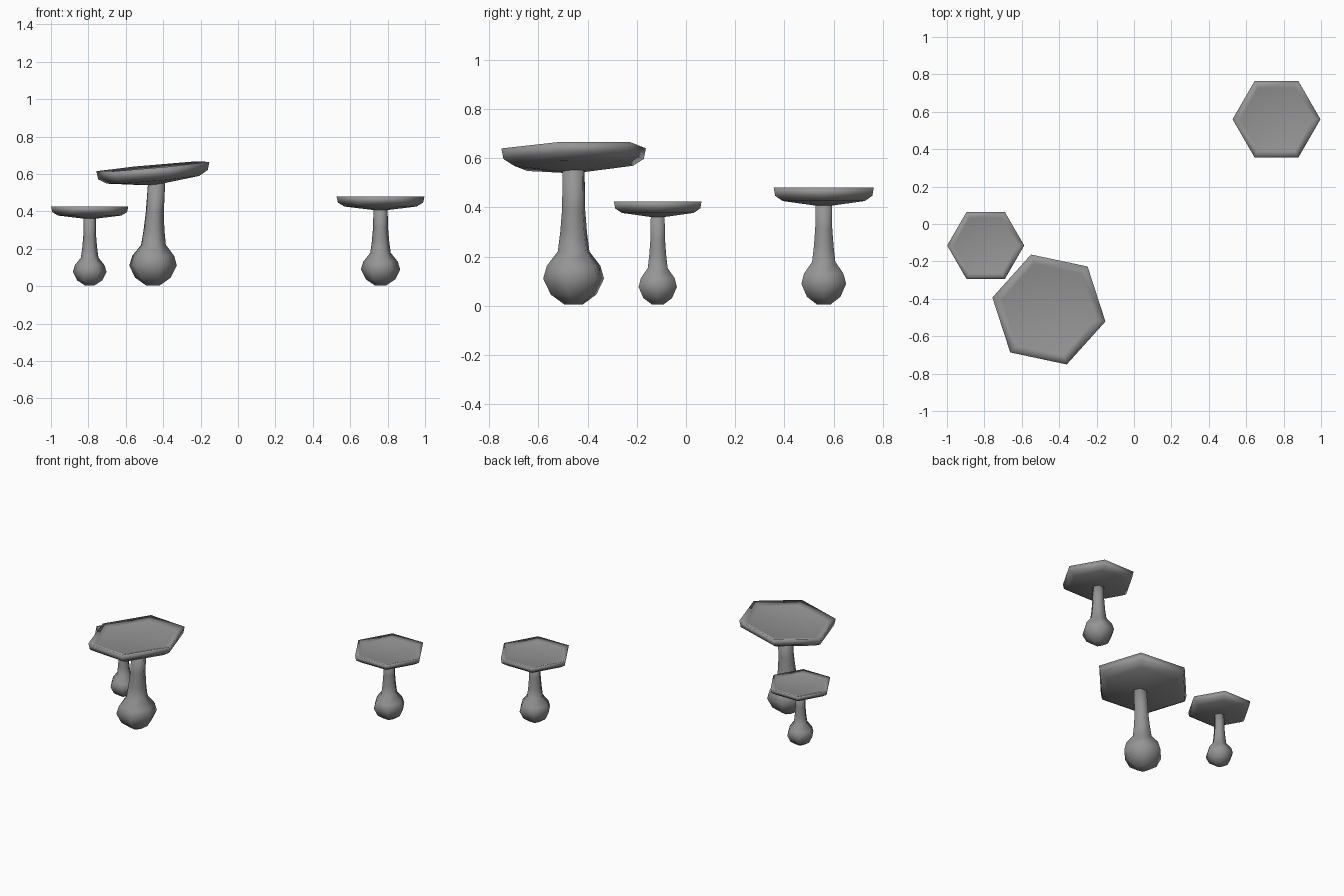
import bpy, bmesh
from math import cos, sin, pi, radians

cube = bpy.data.objects.get("Cube")
if cube:
    bpy.data.objects.remove(cube)

SIDES = 6
grey = bpy.data.materials.new("mushroom grey")
grey.use_nodes = True
COLOUR = (0.3, 0.3, 0.3, 1)
grey.diffuse_color = COLOUR
grey.node_tree.nodes["Principled BSDF"].inputs["Base Color"].default_value = COLOUR


def lathe(name, profile, loc, turn=0, lean=(0, 0), bend=0):
    """Spin (radius, height) points into a closed six-sided solid.
    lean shears height by x and y; bend shifts the higher rings along x."""
    bm = bmesh.new()
    rings = []
    top = max(z for r, z in profile)
    for r, z in profile:
        shift = bend * (z / top) ** 2 if bend else 0
        ring = []
        for i in range(SIDES):
            a = turn + 2 * pi * i / SIDES
            x, y = r * cos(a), r * sin(a)
            ring.append(bm.verts.new((x + shift, y, z + lean[0] * x + lean[1] * y)))
        rings.append(ring)
    for low, high in zip(rings, rings[1:]):
        for i in range(SIDES):
            j = (i + 1) % SIDES
            bm.faces.new((low[i], low[j], high[j], high[i]))
    bm.faces.new(rings[0][::-1])
    bm.faces.new(rings[-1])
    bmesh.ops.recalc_face_normals(bm, faces=bm.faces)
    mesh = bpy.data.meshes.new(name)
    bm.to_mesh(mesh)
    bm.free()
    mesh.materials.append(grey)
    mesh.shade_smooth()
    obj = bpy.data.objects.new(name, mesh)
    obj.location = loc
    bpy.context.collection.objects.link(obj)


def mushroom(name, x, y, height, cap_r, bulb_r, turn=0, lean=(0, 0), bend=0):
    # Stem with a swollen bulb at the foot
    b = bulb_r
    neck = height - 0.27 * cap_r
    stem = [(0.3 * b, 0.005), (0.75 * b, 0.35 * b), (b, 0.85 * b),
            (0.88 * b, 1.25 * b), (0.52 * b, 1.7 * b), (0.44 * b, 2.3 * b),
            (0.38 * b, 3 * b), (0.36 * b, neck)]
    lathe(name + "_stem", stem, (x, y, 0), turn, bend=bend)
    # Thin cap with a shallow dish on top and a conical underside
    c = cap_r
    cap = [(0.16 * c, -0.31 * c), (0.82 * c, -0.23 * c), (0.97 * c, -0.14 * c),
           (c, 0), (0.83 * c, -0.05 * c)]
    lathe(name + "_cap", cap, (x, y, height), turn, lean)


mushroom("left_mushroom", 0.762, 0.56, 0.48, 0.235, 0.105)
mushroom("right_mushroom", -0.793, -0.115, 0.425, 0.206, 0.09)
mushroom("large_mushroom", -0.455, -0.457, 0.64, 0.309, 0.13,
         turn=radians(-12), lean=(0.09, 0.03), bend=0.02)
